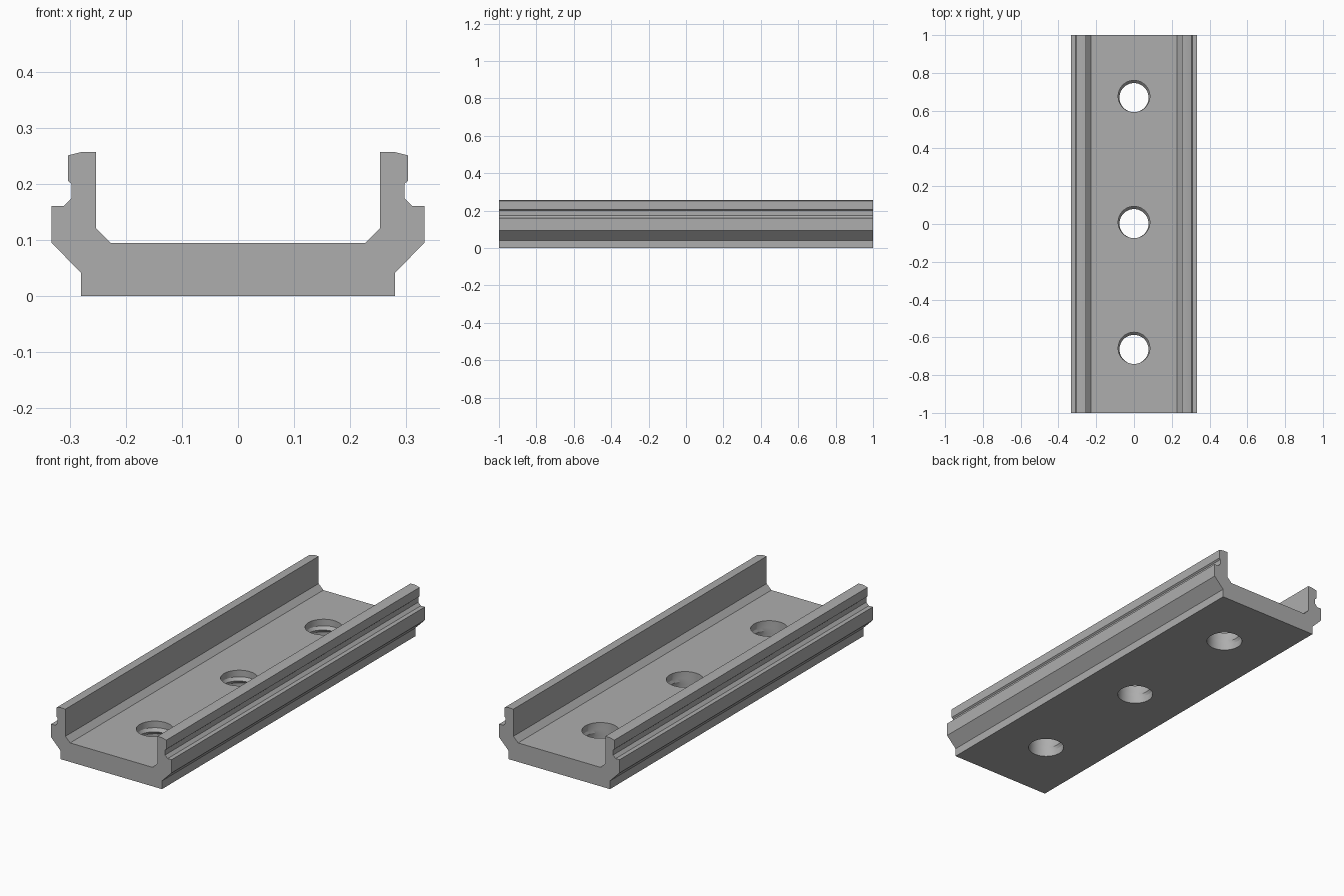
import bpy, bmesh, math

if "Cube" in bpy.data.objects:
    bpy.data.objects.remove(bpy.data.objects["Cube"])

metal = bpy.data.materials.new("grey_metal")
metal.diffuse_color = (0.42, 0.42, 0.42, 1)
metal.use_nodes = True
metal.node_tree.nodes["Principled BSDF"].inputs["Base Color"].default_value = metal.diffuse_color


def finish(bm, name):
    bmesh.ops.recalc_face_normals(bm, faces=bm.faces)
    mesh = bpy.data.meshes.new(name)
    bm.to_mesh(mesh)
    bm.free()
    mesh.materials.append(metal)
    ob = bpy.data.objects.new(name, mesh)
    bpy.context.collection.objects.link(ob)
    return ob


# Channel rail: mirrored half cross-section extruded along y
half = [(0.28, 0), (0.28, 0.041), (0.333, 0.095), (0.333, 0.161),
        (0.311, 0.161), (0.297, 0.175), (0.297, 0.2), (0.304, 0.206),
        (0.304, 0.251), (0.28, 0.257), (0.254, 0.257), (0.254, 0.121),
        (0.228, 0.095)]
outline = half + [(-x, z) for x, z in reversed(half)]
bm = bmesh.new()
face = bm.faces.new([bm.verts.new((x, -1, z)) for x, z in outline])
ext = bmesh.ops.extrude_face_region(bm, geom=[face])
bmesh.ops.translate(bm, vec=(0, 2, 0),
                    verts=[v for v in ext["geom"] if isinstance(v, bmesh.types.BMVert)])
rail = finish(bm, "channel_rail")

# Screw holes with a slightly offset ridge half way down: (z, radius, y offset)
rings = [(-0.05, 0.084, 0), (0.032, 0.084, 0), (0.047, 0.077, -0.007),
         (0.062, 0.084, 0), (0.15, 0.084, 0)]
SIDES = 48
bm = bmesh.new()
for cy in (-0.657, 0.009, 0.676):
    loops = []
    for z, r, dy in rings:
        loops.append([bm.verts.new((r * math.cos(math.tau * i / SIDES),
                                    cy + dy + r * math.sin(math.tau * i / SIDES), z))
                      for i in range(SIDES)])
    for a, b in zip(loops, loops[1:]):
        for i in range(SIDES):
            j = (i + 1) % SIDES
            bm.faces.new((a[i], a[j], b[j], b[i]))
    bm.faces.new(loops[0])
    bm.faces.new(loops[-1])
cutter = finish(bm, "hole_cutter")
cutter.hide_render = True
cutter.hide_viewport = True

# Cut the holes and keep the profile edges sharp
cut = rail.modifiers.new("screw_holes", 'BOOLEAN')
cut.operation = 'DIFFERENCE'
cut.solver = 'EXACT'
cut.object = cutter
bpy.context.view_layer.objects.active = rail
rail.select_set(True)
bpy.ops.object.modifier_apply(modifier=cut.name)
bpy.data.objects.remove(cutter)
bpy.ops.object.shade_smooth_by_angle(angle=math.radians(20))
